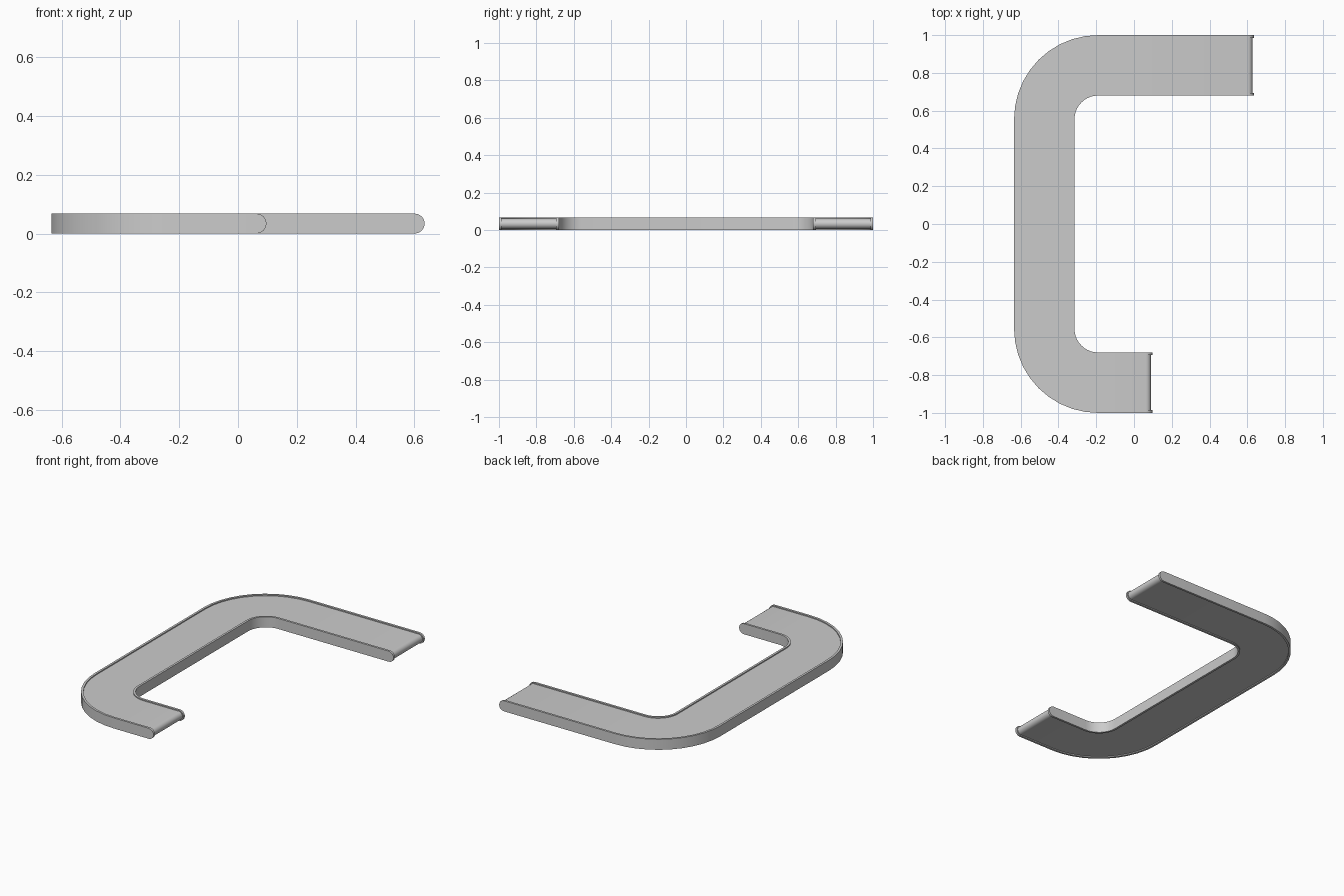
import bpy, bmesh, math
from mathutils import Vector

if "Cube" in bpy.data.objects:
    bpy.data.objects.remove(bpy.data.objects["Cube"])

R = 0.034            # rail half height, also the radius of the rounded ends
HALF_W = 0.16        # half width of the track
RAIL = 0.014         # rail thickness
RECESS = 0.007       # belt sits this far inside the rails
SHORT_END, LONG_END = 0.097, 0.635
CX, CY = -0.19, 0.555    # corner centres (mirrored in y)
BEND = 0.285             # centreline bend radius
ARC_STEPS, END_STEPS = 10, 4


def stations(r):
    """Centreline points, outward direction and half height at each point."""
    result = []
    ends = [math.pi / 2 * i / END_STEPS for i in range(END_STEPS + 1)]
    down, up = Vector((0, -1, 0)), Vector((0, 1, 0))
    # rounded end of the short arm
    for t in ends:
        x = SHORT_END - R + r * math.cos(t)
        result.append((Vector((x, -CY - BEND, R)), down, r * math.sin(t)))
    # two bends joined by the straight back
    for cy, start in ((-CY, 270), (CY, 180)):
        for i in range(ARC_STEPS + 1):
            a = math.radians(start - 90 * i / ARC_STEPS)
            n = Vector((math.cos(a), math.sin(a), 0))
            result.append((Vector((CX, cy, R)) + n * BEND, n, r))
    # rounded end of the long arm
    for t in reversed(ends):
        x = LONG_END - R + r * math.cos(t)
        result.append((Vector((x, CY + BEND, R)), up, r * math.sin(t)))
    return result


def strip(name, d0, d1, r):
    """Sweep a box section between side offsets d0 and d1 along the track."""
    bm = bmesh.new()
    rings = []
    for p, n, h in stations(r):
        z = Vector((0, 0, h))
        rings.append([bm.verts.new(v) for v in
                      (p + n * d0 + z, p + n * d1 + z, p + n * d1 - z, p + n * d0 - z)])
    for a, b in zip(rings, rings[1:]):
        for i in range(4):
            j = (i + 1) % 4
            bm.faces.new((a[i], a[j], b[j], b[i]))
    bmesh.ops.remove_doubles(bm, verts=bm.verts, dist=1e-5)
    bmesh.ops.recalc_face_normals(bm, faces=bm.faces)
    mesh = bpy.data.meshes.new(name)
    bm.to_mesh(mesh)
    bm.free()
    obj = bpy.data.objects.new(name, mesh)
    bpy.context.collection.objects.link(obj)
    bpy.ops.object.select_all(action='DESELECT')
    obj.select_set(True)
    bpy.context.view_layer.objects.active = obj
    bpy.ops.object.shade_smooth_by_angle(angle=math.radians(30))
    return obj


# Recessed belt and the two raised side rails
strip("belt", -HALF_W + RAIL, HALF_W - RAIL, R - RECESS)
strip("outer_rail", HALF_W - RAIL, HALF_W, R)
strip("inner_rail", -HALF_W, -HALF_W + RAIL, R)
